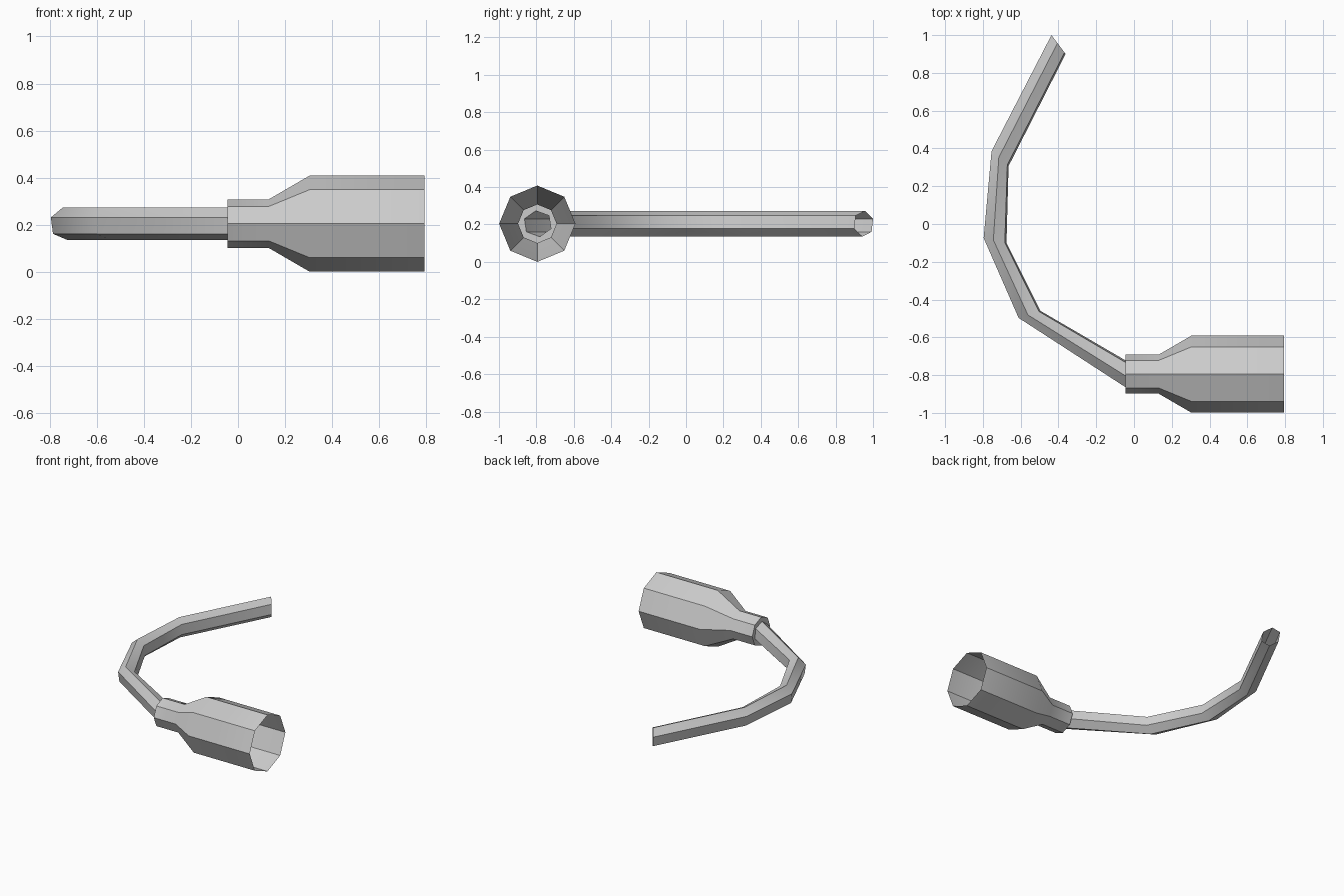
import bpy, bmesh
from math import cos, sin, radians
from mathutils import Vector

cube = bpy.data.objects.get("Cube")
if cube:
    bpy.data.objects.remove(cube, do_unlink=True)

grey = bpy.data.materials.new("plain grey")
grey.use_nodes = True
grey.diffuse_color = (0.6, 0.6, 0.6, 1)
grey.node_tree.nodes["Principled BSDF"].inputs["Base Color"].default_value = (0.6, 0.6, 0.6, 1)

AXIS_Y, AXIS_Z = -0.795, 0.204


def finish(name, bm, flip=False):
    if flip:
        bmesh.ops.reverse_faces(bm, faces=bm.faces)
    mesh = bpy.data.meshes.new(name)
    bm.to_mesh(mesh)
    bm.free()
    mesh.materials.append(grey)
    obj = bpy.data.objects.new(name, mesh)
    bpy.context.collection.objects.link(obj)
    bpy.ops.object.select_all(action='DESELECT')
    obj.select_set(True)
    bpy.context.view_layer.objects.active = obj
    bpy.ops.object.shade_smooth_by_angle(angle=radians(35))
    return obj


def loft(name, rings, flip=False):
    """Open shell through a list of equal rings of points."""
    bm = bmesh.new()
    loops = [[bm.verts.new(p) for p in ring] for ring in rings]
    n = len(loops[0])
    for a, b in zip(loops, loops[1:]):
        for k in range(n):
            j = (k + 1) % n
            bm.faces.new((a[k], a[j], b[j], b[k]))
    return finish(name, bm, flip)


# Octagonal socket: narrow neck, flare, wide open barrel
def octagon(x, r):
    return [Vector((x, AXIS_Y + r * cos(radians(45 * k)), AXIS_Z + r * sin(radians(45 * k))))
            for k in range(8)]


sections = [(-0.045, 0.103), (0.13, 0.103), (0.304, 0.204), (0.793, 0.204)]
socket_rings = [octagon(x, r) for x, r in sections]
loft("socket", socket_rings, flip=True)


# Bent six-sided tube, each bend given by its outer and inner corner
def hexagon(outer, inner, turn=22):
    o, i = Vector((*outer, AXIS_Z)), Vector((*inner, AXIS_Z))
    mid, half = (o + i) / 2, (i - o) / 2 / cos(radians(turn))
    ring = []
    for k in range(6):
        a = radians(60 * k - turn)
        ring.append(mid + half * cos(a) + Vector((0, 0, 0.07 * sin(a))))
    return ring


bends = [((-0.437, 1.0), (-0.362, 0.9)),
         ((-0.754, 0.386), (-0.664, 0.307)),
         ((-0.796, -0.074), (-0.675, -0.1)),
         ((-0.611, -0.497), (-0.495, -0.46)),
         ((-0.045, -0.864), (-0.045, -0.722))]
tube_rings = [hexagon(o, i) for o, i in bends]
loft("bent_tube", tube_rings)

# Flat collar closing the gap between neck and tube
bm = bmesh.new()
edges = []
for ring in (socket_rings[0], tube_rings[-1]):
    vs = [bm.verts.new(p) for p in ring]
    edges += [bm.edges.new((vs[k - 1], vs[k])) for k in range(len(vs))]
bmesh.ops.triangle_fill(bm, edges=edges, use_beauty=True, normal=(-1, 0, 0))
finish("neck_collar", bm)
